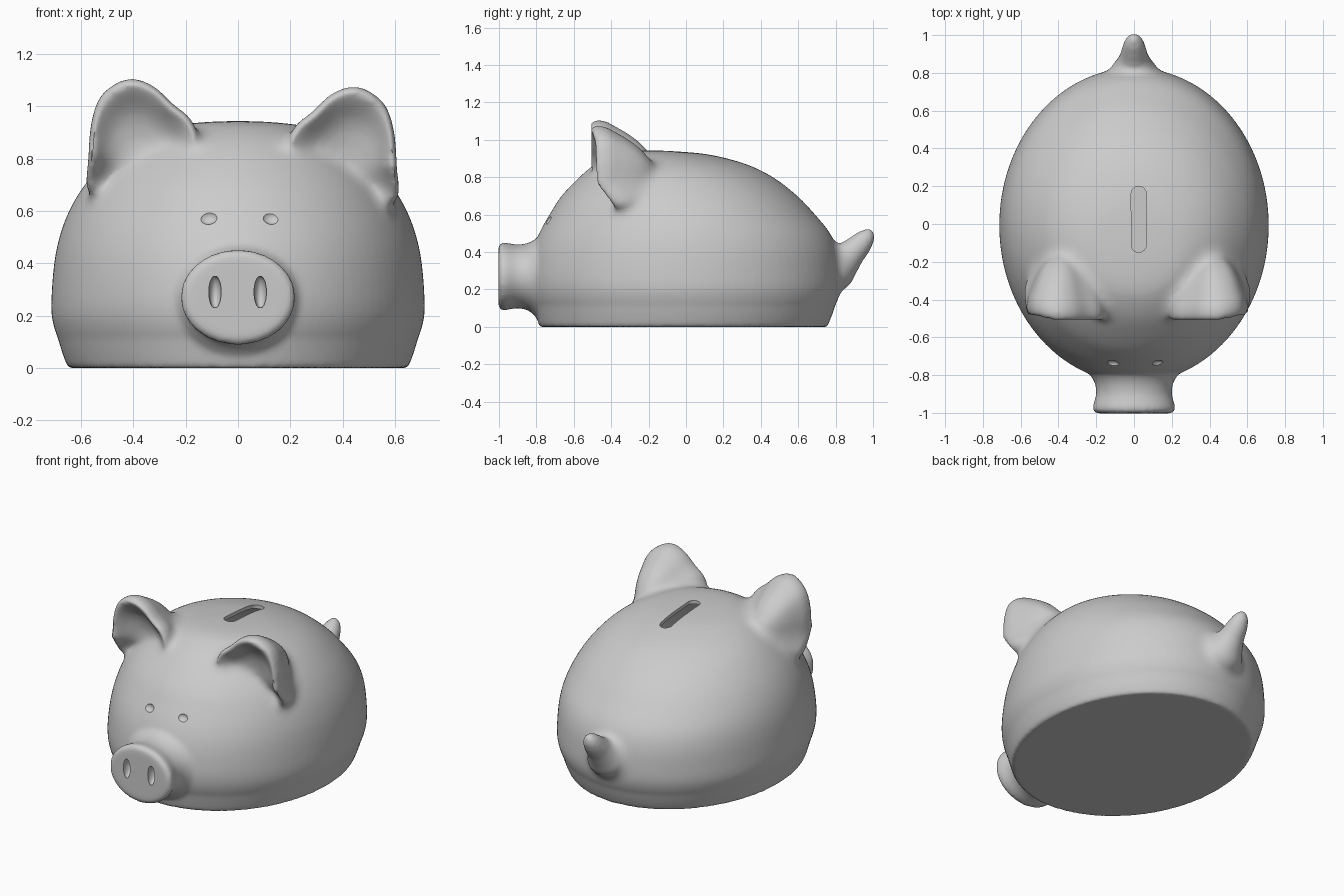
import bpy, bmesh
from math import sin, cos, pi
from mathutils import Vector

if "Cube" in bpy.data.objects:
    bpy.data.objects.remove(bpy.data.objects["Cube"])


def loft(name, rings):
    """Closed skin through equal-length rings of points."""
    bm = bmesh.new()
    rows = [[bm.verts.new(p) for p in r] for r in rings]
    n = len(rows[0])
    for a, b in zip(rows, rows[1:]):
        for i in range(n):
            j = (i + 1) % n
            bm.faces.new((a[i], a[j], b[j], b[i]))
    bm.faces.new(rows[0][::-1])
    bm.faces.new(rows[-1])
    bmesh.ops.recalc_face_normals(bm, faces=bm.faces)
    me = bpy.data.meshes.new(name)
    bm.to_mesh(me)
    bm.free()
    ob = bpy.data.objects.new(name, me)
    bpy.context.collection.objects.link(ob)
    return ob


def spline(keys, steps, closed=False):
    """Catmull-Rom interpolation of tuples."""
    k = [Vector(p) for p in keys]
    n = len(k)
    get = (lambda i: k[i % n]) if closed else (lambda i: k[max(0, min(n - 1, i))])
    out = []
    for i in range(n if closed else n - 1):
        a, b, c, d = get(i - 1), get(i), get(i + 1), get(i + 2)
        for s in range(steps):
            t = s / steps
            out.append(0.5 * (2 * b + (c - a) * t + (2 * a - 5 * b + 4 * c - d) * t * t
                              + (3 * b - a - 3 * c + d) * t ** 3))
    if not closed:
        out.append(k[-1])
    return out


def circle(n):
    return [(cos(2 * pi * i / n), sin(2 * pi * i / n)) for i in range(n)]


def ball(name, loc, size):
    rings = []
    for k in range(1, 12):
        a = pi * k / 12
        rings.append([(loc[0] + size[0] * sin(a) * c, loc[1] + size[1] * sin(a) * s,
                       loc[2] - size[2] * cos(a)) for c, s in circle(20)])
    return loft(name, rings)


def bake(ob):
    """Replace the mesh by its modified result."""
    dg = bpy.context.evaluated_depsgraph_get()
    me = bpy.data.meshes.new_from_object(ob.evaluated_get(dg))
    ob.modifiers.clear()
    ob.data = me


# body: height, half width, front y, back y
PROFILE = [(0, .65, -.785, .755), (.06, .672, -.80, .78), (.12, .69, -.815, .80),
           (.14, .698, -.824, .81), (.20, .712, -.838, .825), (.28, .712, -.84, .825),
           (.40, .702, -.82, .81), (.50, .682, -.785, .77), (.60, .645, -.73, .69),
           (.70, .585, -.665, .595), (.80, .495, -.57, .465), (.87, .395, -.485, .32),
           (.92, .27, -.39, .13), (.938, .14, -.31, -.05), (.943, .03, -.22, -.16)]


def body_rings(shrink=0.0):
    rings = []
    for z, a, f, b in spline(PROFILE, 5):
        k = 1 - shrink
        c, h = (f + b) / 2, (b - f) / 2
        rings.append([(a * k * x, c + h * k * y, z * k + shrink * .4) for x, y in circle(96)])
    return rings


body = loft("piggy_bank_body", body_rings())

# snout: y, half width, half height, centre z
SNOUT = [(-.70, .25, .23, .26), (-.79, .235, .215, .26), (-.84, .208, .182, .268),
         (-.90, .200, .170, .27), (-.95, .214, .178, .27), (-.982, .220, .182, .27),
         (-.998, .208, .170, .27), (-1.003, .18, .145, .27)]
snout = loft("snout", [[(w * c, y, z + h * s) for c, s in circle(64)]
                       for y, w, h, z in spline(SNOUT, 3)])

# ears: rounded outline in x/z, shrunk towards the back and scooped at the front
OUTLINE = [(.575, .68), (.572, .80), (.562, .93), (.53, 1.03), (.47, 1.085), (.40, 1.105),
           (.32, 1.075), (.25, 1.01), (.18, .95), (.15, .86), (.20, .75), (.34, .65), (.49, .63)]
EAR = [(.25, -.40), (.50, -.415), (.68, -.445), (.80, -.48), (.88, -.503), (.95, -.508),
       (1.0, -.48), (.98, -.43), (.89, -.375), (.77, -.31), (.60, -.24), (.35, -.17)]


def ear(name, side, dx, dz):
    rings = []
    for s, y in spline(EAR, 3):
        ring = []
        for x, z in spline(OUTLINE, 4, True):
            px, pz = .37 + (x - .37) * s, .79 + (z - .79) * s
            back = .75 * max(0, .80 - pz) + .2 * max(0, px - .42)
            ring.append((side * (px + dx), y + back, pz + dz))
        rings.append(ring)
    return loft(name, rings)


ears = [ear("left_ear", -1, 0, 0), ear("right_ear", 1, .035, -.03)]

# tail: y, z, radius along an upward curve
TAIL = [(.74, .31, .15), (.80, .33, .135), (.845, .36, .10), (.89, .40, .075),
        (.935, .445, .062), (.967, .485, .047), (.982, .512, .026), (.988, .524, .008)]
path = spline(TAIL, 4)
rings = []
for i, p in enumerate(path):
    d = path[min(i + 1, len(path) - 1)] - path[max(i - 1, 0)]
    d = Vector((0, d[0], d[1])).normalized()
    up = Vector((1, 0, 0)).cross(d)
    rings.append([Vector((0, p[0], p[1])) + p[2] * (Vector((c, 0, 0)) + up * s)
                  for c, s in circle(32)])
tail = loft("tail", rings)

# fuse the parts into one softly blended shell
bpy.ops.object.select_all(action='DESELECT')
for ob in [snout, tail, body] + ears:
    ob.select_set(True)
bpy.context.view_layer.objects.active = body
bpy.ops.object.join()
remesh = body.modifiers.new("blend", 'REMESH')
remesh.mode = 'VOXEL'
remesh.voxel_size = .013
soft = body.modifiers.new("soften", 'SMOOTH')
soft.factor = .5
soft.iterations = 6
bake(body)

# fillet the ear and tail roots: smooth, but only outwards
bm = bmesh.new()
bm.from_mesh(body.data)
zone = []
for v in bm.verts:
    x, y, z = v.co
    if (z > .52 and -.66 < y < -.02 and abs(x) > .08) or (y > .72 and z > .12 and abs(x) < .25):
        zone.append((v, [e.other_vert(v) for e in v.link_edges]))
for step in range(40):
    if step % 10 == 0:
        bm.normal_update()
    moves = []
    for v, near in zone:
        d = sum((n.co for n in near), Vector()) / len(near) - v.co
        if d.dot(v.normal) > 0:
            moves.append((v, d * .6))
    for v, d in moves:
        v.co += d
bm.to_mesh(body.data)
bm.free()
polish = body.modifiers.new("polish", 'SMOOTH')
polish.iterations = 3

# cutters: hollow inside, coin slot, nostrils and eye dimples
cutters = [loft("cavity", body_rings(.04))]
slot = [(.025 + .04 * c, .025 + .04 * s + (.135 if s >= 0 else -.135)) for c, s in circle(24)]
cutters.append(loft("coin_slot", [[(x, y, z) for x, y in slot] for z in (.75, 1.1)]))
for x in (-.088, .085):
    cutters.append(ball("nostril", (x, -1.0, .29), (.024, .04, .062)))
for x in (-.115, .13):
    cutters.append(ball("eye", (x, -.75, .578), (.038, .03, .03)))
for cut in cutters:
    cut.hide_render = True
    m = body.modifiers.new(cut.name, 'BOOLEAN')
    m.operation = 'DIFFERENCE'
    m.solver = 'EXACT'
    m.object = cut
bake(body)
for cut in cutters:
    bpy.data.objects.remove(cut)

bpy.ops.object.select_all(action='DESELECT')
body.select_set(True)
bpy.context.view_layer.objects.active = body
bpy.ops.object.shade_smooth_by_angle(angle=.7)
